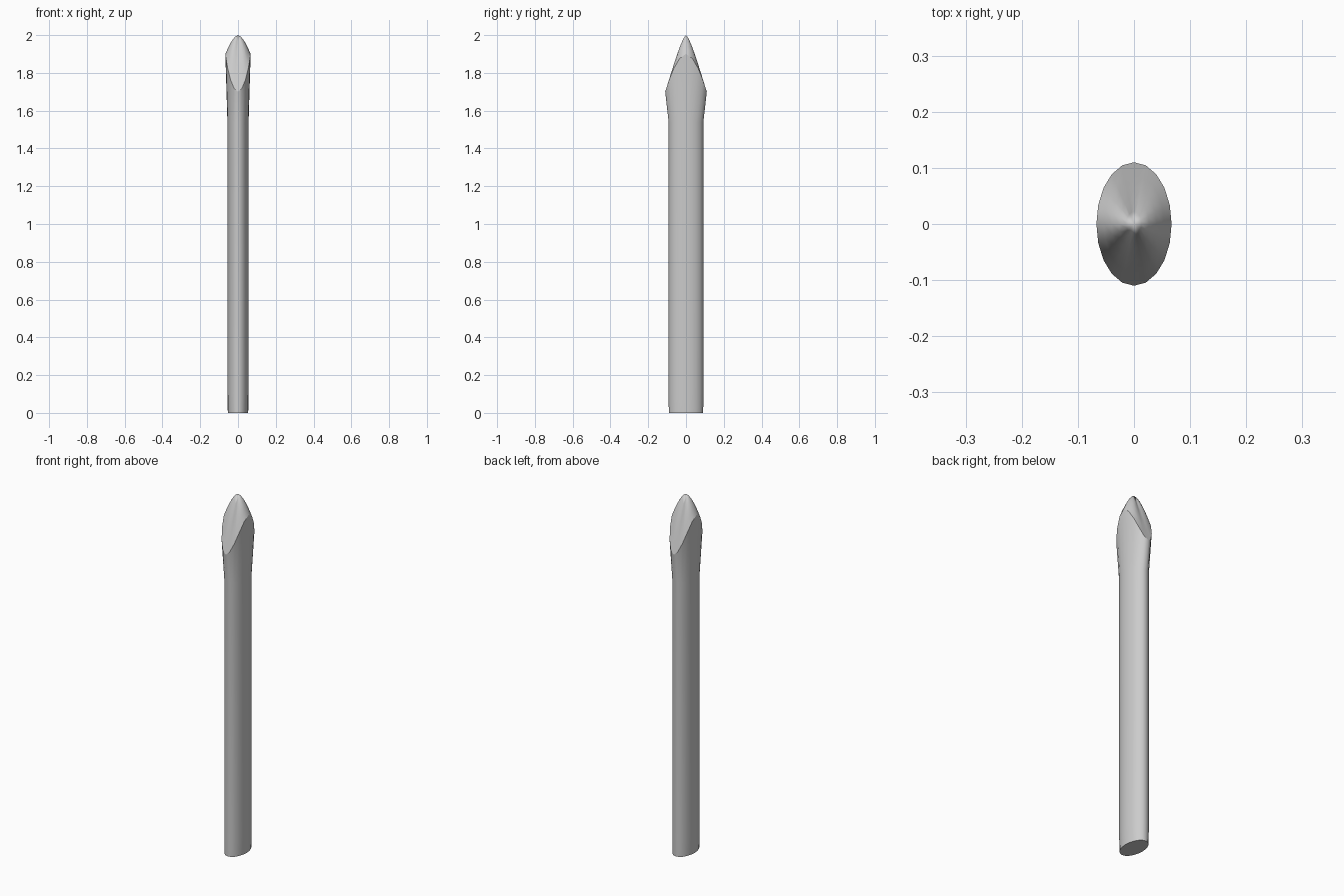
import bpy, bmesh
from math import sin, cos, tau

if "Cube" in bpy.data.objects:
    bpy.data.objects.remove(bpy.data.objects["Cube"])

SIDES = 20
bm = bmesh.new()


def ring(rx, ry, height):
    """Elliptical loop; height is a function of (cos, sin) of the angle."""
    out = []
    for i in range(SIDES):
        c, s = cos(tau * i / SIDES), sin(tau * i / SIDES)
        out.append(bm.verts.new((rx * c, ry * s, height(c, s))))
    return out


def cap_height(t):
    """Pointed cap: rim dips low on front and back, high at the sides."""
    def height(c, s):
        drop = 0.1 + 0.2 * abs(s) ** 1.8
        return 2.0 - drop * t ** (1.65 - 0.5 * s * s)
    return height


# Shaft, flaring slightly up to the wavy rim
rings = [ring(rx, ry, lambda c, s, z=z: z) for rx, ry, z in
         [(0.054, 0.091, 0), (0.056, 0.092, 0.1), (0.056, 0.092, 1.54)]]
# Rim and pointed cap
rings += [ring(0.067 * t, 0.11 * t, cap_height(t)) for t in (1, 0.8, 0.6, 0.4, 0.2)]
tip = bm.verts.new((0, 0, 2.0))

for a, b in zip(rings, rings[1:]):
    for i in range(SIDES):
        j = (i + 1) % SIDES
        bm.faces.new((a[i], a[j], b[j], b[i]))
for i in range(SIDES):
    bm.faces.new((rings[-1][i], rings[-1][(i + 1) % SIDES], tip))
bm.faces.new(rings[0][::-1])

# Crisp edge along the rim
rim = set(rings[3])
rim_edges = [e for e in bm.edges if e.verts[0] in rim and e.verts[1] in rim]
for f in bm.faces:
    f.smooth = True
for e in rim_edges + [e for e in bm.edges if all(v.co.z < 0.001 for v in e.verts)]:
    e.smooth = False

mesh = bpy.data.meshes.new("pointed_post")
bm.to_mesh(mesh)
bm.free()
post = bpy.data.objects.new("pointed_post", mesh)
bpy.context.collection.objects.link(post)
